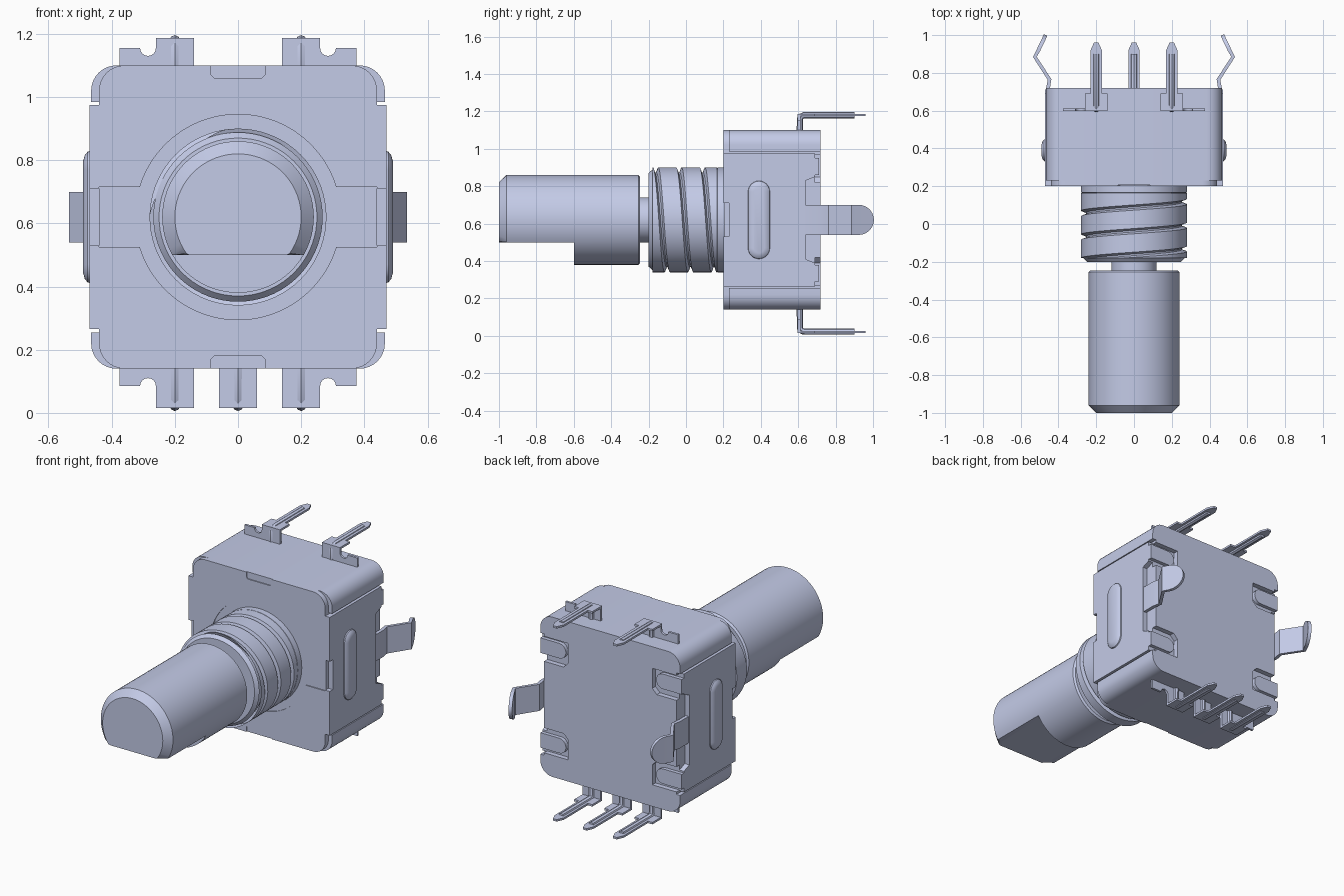
import bpy, bmesh, math
from math import sin, cos, pi

cube = bpy.data.objects.get("Cube")
if cube:
    bpy.data.objects.remove(cube, do_unlink=True)

metal = bpy.data.materials.new("pale blue grey")
metal.use_nodes = True
COLOUR = (0.59, 0.64, 0.86, 1.0)
metal.diffuse_color = COLOUR
metal.node_tree.nodes["Principled BSDF"].inputs["Base Color"].default_value = COLOUR

AXIS_Z = 0.62      # height of the shaft axis and middle of the case
BOTTOM = 0.14      # underside of the case
parts = []


def finish(name, bm):
    bmesh.ops.remove_doubles(bm, verts=bm.verts, dist=1e-5)
    bmesh.ops.recalc_face_normals(bm, faces=bm.faces)
    mesh = bpy.data.meshes.new(name)
    bm.to_mesh(mesh)
    bm.free()
    mesh.materials.append(metal)
    ob = bpy.data.objects.new(name, mesh)
    bpy.context.collection.objects.link(ob)
    parts.append(ob)
    return ob


def loft(name, rings):
    """Skin closed rings of equal length and cap both ends."""
    bm = bmesh.new()
    rows = [[bm.verts.new(p) for p in ring] for ring in rings]
    n = len(rows[0])
    for a, b in zip(rows, rows[1:]):
        for i in range(n):
            bm.faces.new((a[i], a[(i + 1) % n], b[(i + 1) % n], b[i]))
    bm.faces.new(rows[0])
    bm.faces.new(rows[-1])
    return finish(name, bm)


def prism(name, pts, axis, lo, hi):
    """Extrude a flat outline along one axis."""
    place = {"x": lambda p, d: (d, p[0], p[1]),
             "y": lambda p, d: (p[0], d, p[1]),
             "z": lambda p, d: (p[0], p[1], d)}[axis]
    return loft(name, [[place(p, d) for p in pts] for d in (lo, hi)])


def arc(cx, cz, r, a0, a1, n=8):
    return [(cx + r * cos(math.radians(a0 + (a1 - a0) * i / n)),
             cz + r * sin(math.radians(a0 + (a1 - a0) * i / n))) for i in range(n + 1)]


def mirror_z(pts):
    return pts + [(x, 2 * AXIS_Z - z) for x, z in reversed(pts)]


def mirror_x(pts):
    return pts + [(-x, z) for x, z in reversed(pts)]


def circle(y, r, flat=-9.0, n=72):
    """Ring around the shaft axis, optionally cut flat underneath."""
    return [(r * cos(2 * pi * i / n), y, AXIS_Z + max(flat, r * sin(2 * pi * i / n)))
            for i in range(n)]


# --- Case ---
corner = arc(0.385, BOTTOM + 0.08, 0.08, -90, 0)
step = corner + [(0.465, 0.255), (0.44, 0.255)]
prism("case", mirror_x(mirror_z(step)), "y", 0.23, 0.69)
pocketed = step + [(0.44, 0.27), (0.28, 0.27), (0.28, 0.39), (0.31, 0.42), (0.44, 0.42)]
prism("back_plate", mirror_x(mirror_z(pocketed)), "y", 0.69, 0.72)

# Front plate, with corner notches top and bottom
front = [(0.075, BOTTOM + 0.04), (0.085, BOTTOM + 0.03), (0.085, BOTTOM)]
front += arc(0.36, BOTTOM + 0.08, 0.08, -90, 0)
prism("front_plate", mirror_x(mirror_z(arc(0.36, BOTTOM + 0.08, 0.08, -90, 0))), "y", 0.206, 0.23)
# Thin cover halves around the raised bushing seat
a = math.degrees(math.asin(0.095 / 0.325))
cover = front + [(0.44, AXIS_Z - 0.095)] + arc(0, AXIS_Z, 0.325, -a, -90, 20)
low_cover = mirror_x(cover)
prism("front_cover_low", low_cover, "y", 0.2, 0.206)
prism("front_cover_high", [(x, 2 * AXIS_Z - z) for x, z in low_cover], "y", 0.2, 0.206)

# --- Side plates with bumps, folded tabs and mounting legs ---
plate_low = [(0.64, 0.41), (0.69, 0.39), (0.69, 0.265), (0.2, 0.265), (0.2, 0.53), (0.23, 0.53)]


def bump_ring(x, r):
    return [(x, y, z) for y, z in arc(0.39, AXIS_Z + 0.15, r, 0, 180, 12)
            + arc(0.39, AXIS_Z - 0.15, r, 180, 360, 12)]


for side, s in (("left", 1), ("right", -1)):
    prism("side_plate_" + side, mirror_z(plate_low), "x", 0.44 * s, 0.47 * s)
    loft("side_bump_" + side, [bump_ring(x * s, r) for x, r in
                               ((0.465, 0.06), (0.476, 0.057), (0.485, 0.046), (0.49, 0.028))])
    for level, z in (("low", 0.335), ("high", 2 * AXIS_Z - 0.335)):
        tab = [(0.47, z + 0.045)] + arc(0.345, z, 0.045, 90, 270, 12) + [(0.47, z - 0.045)]
        prism("folded_tab_%s_%s" % (level, side), [(x * s, h) for x, h in tab], "y", 0.685, 0.712)

    # Bent mounting leg with a rounded end
    path = [(0.455, 0.60), (0.455, 0.72), (0.447, 0.765), (0.525, 0.885), (0.506, 0.92)]
    path += [(0.506 - 0.038 * sin(t * pi / 20), 0.92 + 0.08 * sin(t * pi / 20)) for t in range(1, 11)]
    bm = bmesh.new()
    rows = []
    for x, y in path:
        h = max(0.004, math.sqrt(max(0, 0.08 ** 2 - max(0, y - 0.92) ** 2)))
        rows.append([bm.verts.new((x * s, y, AXIS_Z + k * h)) for k in (-1, 1)])
    for p, q in zip(rows, rows[1:]):
        bm.faces.new((p[0], p[1], q[1], q[0]))
    leg = finish("mounting_leg_" + side, bm)
    solid = leg.modifiers.new("thickness", "SOLIDIFY")
    solid.thickness = 0.02
    solid.offset = 0

# --- Contact pins ---


def pin(name, x, edge, up, reach, ear):
    """Bent pin leaving the case at height edge; ear gives the side of its foot."""
    foot = [(-0.06, -0.01), (-0.06, reach), (0.06, reach)]
    if ear:
        foot += [(0.06, 0.055)] + arc(0.085, 0.055, 0.025, 180, 360) + [(0.175, 0.055), (0.175, -0.01)]
    else:
        foot += [(0.06, -0.01)]
    d = ear or 1
    prism(name + "_foot", [(x + u * d, edge + up * v) for u, v in foot], "y", 0.597, 0.611)
    blade = mirror_x([(0.06, 0.6), (0.06, 0.69), (0.03, 0.69), (0.03, 0.92), (0.012, 0.96)])
    top = edge + up * reach
    prism(name + "_blade", [(x + u, y) for u, y in blade], "z", top - up * 0.012, top)
    # Rounded stiffening rib following the bend
    h = reach - 0.008
    curve = bpy.data.curves.new(name + "_rib", "CURVE")
    curve.dimensions = "3D"
    curve.bevel_depth = 0.017
    curve.bevel_resolution = 2
    curve.use_fill_caps = True
    line = curve.splines.new("POLY")
    pts = [(0.609, 0), (0.609, h - 0.02), (0.615, h - 0.006), (0.629, h), (0.90, h)]
    line.points.add(len(pts) - 1)
    for p, (y, v) in zip(line.points, pts):
        p.co = (x, y, edge + up * v, 1)
    curve.materials.append(metal)
    rib = bpy.data.objects.new(name + "_rib", curve)
    bpy.context.collection.objects.link(rib)
    parts.append(rib)


for x, ear in ((-0.2, -1), (0.0, 0), (0.2, 1)):
    tag = {-1: "right", 0: "middle", 1: "left"}[ear]
    pin("lower_pin_" + tag, x, BOTTOM, -1, 0.125, ear)
    if ear:
        pin("upper_pin_" + tag, x, 1.10, 1, 0.087, ear)

# --- Shaft with a flat, neck and bushing ---
FLAT = -0.12
loft("shaft", [circle(-1.0, 0.2, FLAT), circle(-0.96, 0.24, FLAT), circle(-0.6, 0.24, FLAT),
               circle(-0.6, 0.24), circle(-0.255, 0.24), circle(-0.245, 0.23)])
loft("shaft_neck", [circle(-0.25, 0.12), circle(-0.19, 0.12)])
loft("bushing_core", [circle(-0.2, 0.25), circle(-0.18, 0.268), circle(-0.175, 0.245),
                      circle(0.21, 0.245)])
loft("bushing_flange", [circle(0.16, 0.262), circle(0.168, 0.28), circle(0.21, 0.28)])

# Helical thread, trimmed to the bushing length
PITCH, STEPS, TURNS = 0.125, 72, 5
profile = [(0.0, 0.28), (0.097, 0.28), (0.107, 0.253), (0.115, 0.253), (PITCH, 0.28)]


def thread_radius(d):
    d = d % PITCH
    for (d0, r0), (d1, r1) in zip(profile, profile[1:]):
        if d <= d1:
            return r0 + (r1 - r0) * (d - d0) / (d1 - d0)
    return 0.28


bm = bmesh.new()
rows = []
for j in range(STEPS * TURNS + 1):
    t = 2 * pi * j / STEPS
    start = -0.43 + PITCH * j / STEPS
    row = []
    for d, _ in profile:
        y = min(0.165, max(-0.18, start + d))
        r = thread_radius(y - start)
        row.append(bm.verts.new((-r * cos(t), y, AXIS_Z + r * sin(t))))
    rows.append(row)
for p, q in zip(rows, rows[1:]):
    for i in range(len(profile) - 1):
        bm.faces.new((p[i], p[i + 1], q[i + 1], q[i]))
finish("bushing_thread", bm)

# --- Apply modifiers, convert curves and shade ---
bpy.ops.object.select_all(action="DESELECT")
for ob in parts:
    ob.select_set(True)
bpy.context.view_layer.objects.active = parts[0]
bpy.ops.object.convert(target="MESH")
bpy.ops.object.shade_smooth_by_angle(angle=math.radians(30))
